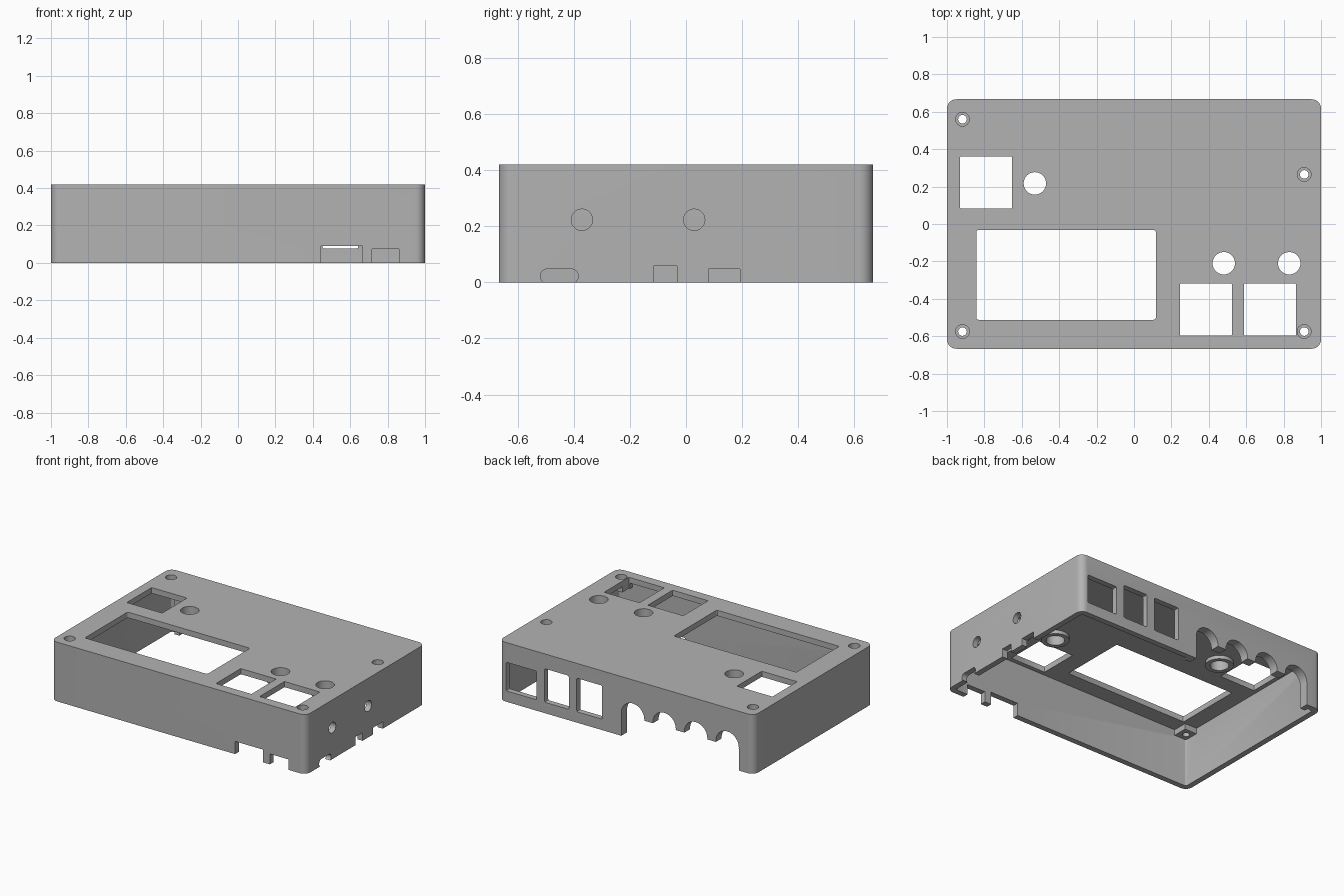
import bpy, bmesh, math
from mathutils import Vector

cube = bpy.data.objects.get("Cube")
if cube:
    bpy.data.objects.remove(cube, do_unlink=True)

grey = bpy.data.materials.new("plain grey")
grey.use_nodes = True
grey.diffuse_color = (0.45, 0.45, 0.45, 1)
grey.node_tree.nodes["Principled BSDF"].inputs["Base Color"].default_value = (0.45, 0.45, 0.45, 1)

H = 0.42       # case height
D = 0.667      # half depth
WALL = 0.04    # wall and roof thickness
ROOF = H - WALL


def rounded(a0, a1, b0, b1, r=0.0, seg=8):
    """Outline of a rectangle with rounded corners."""
    if r == 0:
        return [(a0, b0), (a1, b0), (a1, b1), (a0, b1)]
    corners = [(a1 - r, b1 - r), (a0 + r, b1 - r), (a0 + r, b0 + r), (a1 - r, b0 + r)]
    pts = []
    for q, (ca, cb) in enumerate(corners):
        for i in range(seg + 1):
            t = math.pi / 2 * (q + i / seg)
            pts.append((ca + r * math.cos(t), cb + r * math.sin(t)))
    return pts


def circle(a, b, r, n=40):
    return [(a + r * math.cos(math.tau * i / n), b + r * math.sin(math.tau * i / n)) for i in range(n)]


def prism(name, outline, lo, hi, axis="z"):
    """Extrude an outline along x (outline is y,z), y (x,z) or z (x,y)."""
    place = {"x": lambda a, b, c: (c, a, b),
             "y": lambda a, b, c: (a, c, b),
             "z": lambda a, b, c: (a, b, c)}[axis]
    bm = bmesh.new()
    face = bm.faces.new([bm.verts.new(place(a, b, lo)) for a, b in outline])
    ext = bmesh.ops.extrude_face_region(bm, geom=[face])
    verts = [v for v in ext["geom"] if isinstance(v, bmesh.types.BMVert)]
    shift = Vector(place(0, 0, hi)) - Vector(place(0, 0, lo))
    bmesh.ops.translate(bm, verts=verts, vec=shift)
    bmesh.ops.recalc_face_normals(bm, faces=bm.faces)
    mesh = bpy.data.meshes.new(name)
    bm.to_mesh(mesh)
    bm.free()
    mesh.materials.append(grey)
    obj = bpy.data.objects.new(name, mesh)
    bpy.context.collection.objects.link(obj)
    return obj


def combine(target, tool, operation):
    mod = target.modifiers.new("shape", 'BOOLEAN')
    mod.solver = 'EXACT'
    mod.operation = operation
    mod.object = tool
    bpy.context.view_layer.objects.active = target
    bpy.ops.object.modifier_apply(modifier=mod.name)
    bpy.data.objects.remove(tool, do_unlink=True)


# Open-bottomed shell
case = prism("case_shell", rounded(-1, 1, -D, D, 0.05), 0, H)


def cut(outline, lo, hi, axis="z"):
    combine(case, prism("cutter", outline, lo, hi, axis), 'DIFFERENCE')


def add(outline, lo, hi, axis="z"):
    combine(case, prism("addition", outline, lo, hi, axis), 'UNION')


cut(rounded(-1 + WALL, 1 - WALL, -D + WALL, D - WALL, 0.015, 3), -0.1, ROOF)

# Thicker wall around the cable arches
add(rounded(-0.92, 0.08, 0.0, 0.3), D - 0.065, D - 0.02, "y")

# Screw bosses and button collars under the roof
screws = [(-0.917, 0.56), (-0.917, -0.575), (0.91, -0.575), (0.91, 0.265)]
buttons = [(-0.53, 0.217), (0.48, -0.21), (0.83, -0.21)]
for x, y in screws:
    add(rounded(x - 0.052, x + 0.052, y - 0.052, y + 0.052), 0.34, ROOF + 0.015)
for x, y in buttons:
    add(circle(x, y, 0.09), 0.355, ROOF + 0.015)

# Roof openings: screen, three square windows, buttons, counterbored screws
cut(rounded(-0.843, 0.117, -0.512, -0.032, 0.012, 3), 0.3, 0.5)
for x0, y0 in [(-0.93, 0.083), (0.245, -0.597), (0.588, -0.597)]:
    cut(rounded(x0, x0 + 0.278, y0, y0 + 0.278, 0.004, 2), 0.3, 0.5)
for x, y in buttons:
    cut(circle(x, y, 0.06), 0.3, 0.5)
for x, y in screws:
    cut(circle(x, y, 0.037, 24), H - 0.035, 0.5)
    cut(circle(x, y, 0.023, 24), 0.3, 0.5)

# Front wall notches
for x0, x1, top in [(0.445, 0.665, 0.09), (0.717, 0.862, 0.074)]:
    cut(rounded(x0, x1, -0.1, top), -D - 0.1, -D + 0.1, "y")

# Side wall holes, slot and notches
for y in (-0.371, 0.029):
    cut(circle(y, 0.223, 0.038), 0.9, 1.1, "x")
cut(rounded(-0.519, -0.384, -0.004, 0.048, 0.0255, 8), 0.9, 1.1, "x")
for y0, y1, top in [(-0.115, -0.032, 0.058), (0.081, 0.193, 0.048)]:
    cut(rounded(y0, y1, -0.1, top), 0.9, 1.1, "x")

# Back wall port windows
for x0, x1, top in [(0.705, 0.943, 0.28), (0.452, 0.642, 0.315), (0.19, 0.39, 0.315)]:
    cut(rounded(x0, x1, 0.077, top, 0.008, 2), D - 0.1, D + 0.1, "y")

# Back wall cable arches over one long opening
for i in range(4):
    cut(circle(-0.05 - 0.247 * i, 0.163, 0.09, 48), D - 0.1, D + 0.1, "y")
cut(rounded(-0.881, 0.04, -0.1, 0.155), D - 0.1, D + 0.1, "y")

bpy.ops.object.select_all(action='DESELECT')
case.select_set(True)
bpy.context.view_layer.objects.active = case
bpy.ops.object.shade_smooth_by_angle(angle=math.radians(30))
